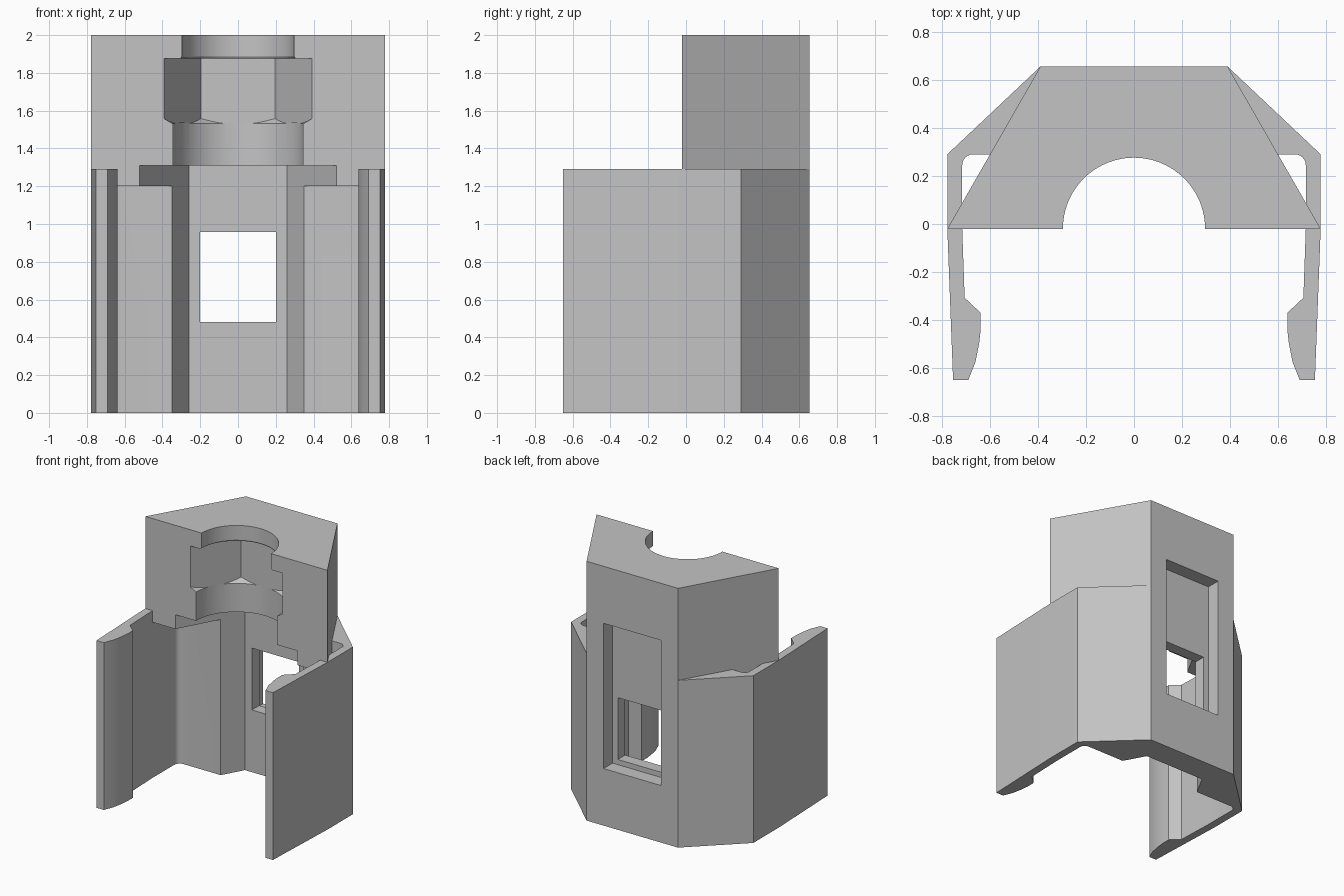
import bpy
import bmesh
from math import pi, sin, cos, radians

cube = bpy.data.objects.get("Cube")
if cube:
    bpy.data.objects.remove(cube, do_unlink=True)

grey = bpy.data.materials.new("plain grey")
grey.use_nodes = True
grey.diffuse_color = (0.55, 0.55, 0.55, 1)
grey.node_tree.nodes["Principled BSDF"].inputs["Base Color"].default_value = (0.55, 0.55, 0.55, 1)

AXIS_Y = -0.02   # front face of the block and axis of the bore
BACK = 0.655


def finish(name, bm):
    bmesh.ops.recalc_face_normals(bm, faces=bm.faces)
    mesh = bpy.data.meshes.new(name)
    bm.to_mesh(mesh)
    bm.free()
    mesh.materials.append(grey)
    obj = bpy.data.objects.new(name, mesh)
    bpy.context.collection.objects.link(obj)
    return obj


def prism(name, half, z0, z1):
    """Extrude a plan outline given by its +x half, mirrored to -x."""
    outline = half + [(-x, y) for x, y in reversed(half)]
    bm = bmesh.new()
    face = bm.faces.new([bm.verts.new((x, y, z0)) for x, y in outline])
    top = bmesh.ops.extrude_face_region(bm, geom=[face])["geom"]
    verts = [v for v in top if isinstance(v, bmesh.types.BMVert)]
    bmesh.ops.translate(bm, verts=verts, vec=(0, 0, z1 - z0))
    return finish(name, bm)


def lathe(name, profile, sides):
    """Closed stack of rings (radius, z) around the bore axis."""
    bm = bmesh.new()
    rings = [[bm.verts.new((r * cos(2 * pi * i / sides), AXIS_Y + r * sin(2 * pi * i / sides), z))
              for i in range(sides)] for r, z in profile]
    for low, high in zip(rings, rings[1:]):
        for i in range(sides):
            j = (i + 1) % sides
            bm.faces.new((low[i], low[j], high[j], high[i]))
    bm.faces.new(rings[0])
    bm.faces.new(rings[-1])
    return finish(name, bm)


def combine(obj, other, operation):
    """Apply a boolean and discard the second object."""
    mod = obj.modifiers.new("combine", "BOOLEAN")
    mod.operation = operation
    mod.solver = "EXACT"
    mod.object = other
    bpy.context.view_layer.update()
    graph = bpy.context.evaluated_depsgraph_get()
    mesh = bpy.data.meshes.new_from_object(obj.evaluated_get(graph))
    obj.modifiers.clear()
    obj.data = mesh
    bpy.data.objects.remove(other, do_unlink=True)


# Lower clip: back wall, angled shoulders and two hooked arms
corner = [(0.67 + 0.045 * cos(a), 0.245 + 0.045 * sin(a))
          for a in (radians(15 * i) for i in range(7))]
clip = [(0.39, BACK), (0.777, 0.29), (0.777, AXIS_Y), (0.753, -0.65), (0.69, -0.65),
        (0.66, -0.575), (0.645, -0.5), (0.638, -0.44), (0.638, -0.37), (0.705, -0.307),
        (0.715, AXIS_Y)] + corner + [(0.347, 0.29), (0.26, 0.455)]
body = prism("clip_body", clip, 0, 1.29)

# Upper block
block = prism("upper_block", [(0.39, BACK), (0.777, AXIS_Y)], 1.2, 2)
combine(body, block, "UNION")

# Tapered slot under the bore
slot = prism("slot_cutter", [(0.26, 0.455), (0.564, -0.1)], -0.1, 1.31)
combine(body, slot, "DIFFERENCE")

# Stepped bore: lower collar, hexagonal pocket with chamfered corners, top hole
combine(body, lathe("collar_cutter", [(0.345, 1.28), (0.345, 1.535)], 96), "DIFFERENCE")
pocket = lathe("hex_cutter", [(0.392, 1.5), (0.392, 1.875)], 6)
combine(pocket, lathe("chamfer", [(0.335, 1.525), (0.395, 1.56), (0.41, 1.57), (0.41, 1.9)], 96), "INTERSECT")
combine(body, pocket, "DIFFERENCE")
combine(body, lathe("hole_cutter", [(0.31, 1.86), (0.31, 1.875), (0.3, 1.88), (0.296, 1.89),
                                    (0.296, 2.1)], 96), "DIFFERENCE")

# Window through the back wall and the larger shallow recess behind it
combine(body, prism("window_cutter", [(0.2, 0.4), (0.2, 0.8)], 0.48, 0.957), "DIFFERENCE")
combine(body, prism("recess_cutter", [(0.245, 0.545), (0.245, 0.8)], 0.44, 1.56), "DIFFERENCE")

# Smooth bores and arm hooks, crisp edges elsewhere
body.name = "clip_bracket"
body.data.name = "clip_bracket"
bpy.ops.object.select_all(action="DESELECT")
body.select_set(True)
bpy.context.view_layer.objects.active = body
bpy.ops.object.shade_smooth_by_angle(angle=radians(20))
